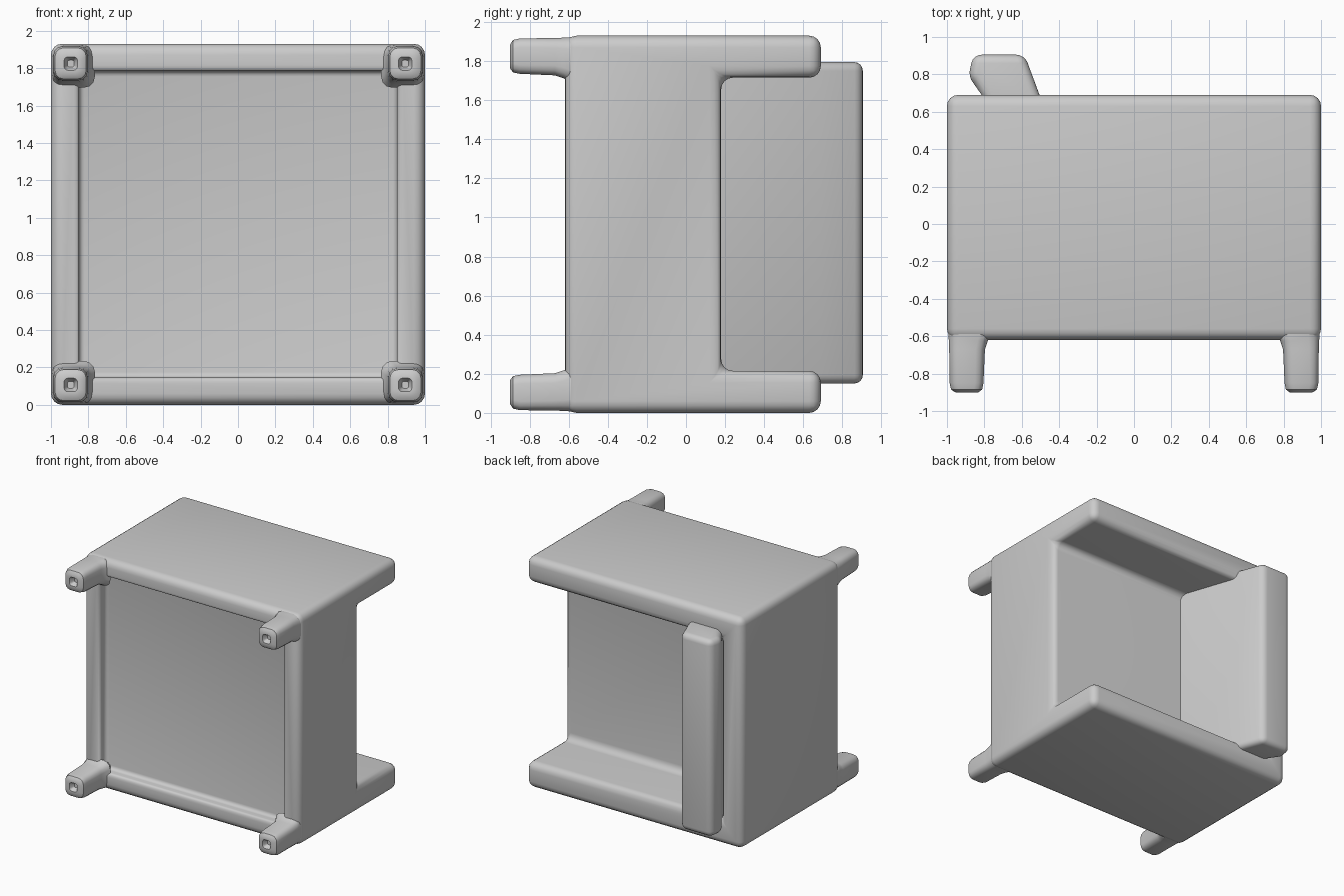
import bpy, bmesh, math

if "Cube" in bpy.data.objects:
    bpy.data.objects.remove(bpy.data.objects["Cube"])

grey = bpy.data.materials.new("light grey")
grey.diffuse_color = (0.6, 0.6, 0.6, 1)
grey.use_nodes = True
grey.node_tree.nodes["Principled BSDF"].inputs["Base Color"].default_value = grey.diffuse_color
HEIGHT = 1.93


def add_mesh(name, bm):
    bmesh.ops.recalc_face_normals(bm, faces=bm.faces)
    me = bpy.data.meshes.new(name)
    bm.to_mesh(me)
    bm.free()
    ob = bpy.data.objects.new(name, me)
    bpy.context.collection.objects.link(ob)
    me.materials.append(grey)
    return ob


def box(name, lo, hi):
    bm = bmesh.new()
    bmesh.ops.create_cube(bm, size=1)
    for v in bm.verts:
        v.co = [l + (c + 0.5) * (h - l) for c, l, h in zip(v.co, lo, hi)]
    return add_mesh(name, bm)


def activate(ob):
    bpy.ops.object.select_all(action='DESELECT')
    ob.select_set(True)
    bpy.context.view_layer.objects.active = ob


def round_edges(ob, width, rule=lambda co: True):
    """Bevel the sharp edges whose two ends both satisfy the rule."""
    bm = bmesh.new()
    bm.from_mesh(ob.data)
    edges = [e for e in bm.edges if e.calc_face_angle(0) > math.radians(40)
             and all(rule(v.co) for v in e.verts)]
    bmesh.ops.bevel(bm, geom=edges, offset=width, segments=4, profile=0.5,
                    affect='EDGES', clamp_overlap=True)
    bm.to_mesh(ob.data)
    bm.free()


def smooth(ob):
    activate(ob)
    bpy.ops.object.shade_smooth_by_angle(angle=math.radians(40))


# Frame: arms, seat and back panel in one block, hollowed above and below
frame = box("chair_frame", (-1, -0.62, 0), (1, 0.69, HEIGHT))
cutters = [box("seat_space", (-0.8, 0.18, 0.215), (1.5, 1.2, HEIGHT - 0.215)),
           box("underside_recess", (-0.85, -1, 0.145), (0.85, -0.53, HEIGHT - 0.145))]
for c in cutters:
    c.hide_render = True
    m = frame.modifiers.new("cut", 'BOOLEAN')
    m.operation, m.object, m.solver = 'DIFFERENCE', c, 'EXACT'
activate(frame)
bpy.ops.object.convert(target='MESH')
for c in cutters:
    bpy.data.objects.remove(c)
in_recess = lambda co: abs(co.x) < 0.9 and co.y < -0.4
round_edges(frame, 0.03, in_recess)
round_edges(frame, 0.06, lambda co: not in_recess(co))
smooth(frame)

# Slanted back cushion: side profile extruded across the chair
profile = [(-0.31, 0.12), (-0.505, 0.69), (-0.585, 0.905), (-0.86, 0.905),
           (-0.885, 0.79), (-0.80, 0.67), (-0.80, 0.12)]
bm = bmesh.new()
face = bm.faces.new([bm.verts.new((x, y, 0.15)) for x, y in profile])
ext = bmesh.ops.extrude_face_region(bm, geom=[face])["geom"]
for v in ext:
    if isinstance(v, bmesh.types.BMVert):
        v.co.z = HEIGHT - 0.135
cushion = add_mesh("back_cushion", bm)
round_edges(cushion, 0.045)
smooth(cushion)


# Legs: rounded square sections, flush with the frame, hollow at the tip
# (y, distance of outer side, distance of inner side, corner radius)
SECTIONS = [(-0.42, 0.004, 0.19, 0.06), (-0.54, 0.004, 0.20, 0.06),
            (-0.595, 0.008, 0.235, 0.06), (-0.625, 0.01, 0.218, 0.055),
            (-0.67, 0.012, 0.203, 0.05), (-0.85, 0.014, 0.195, 0.045),
            (-0.885, 0.022, 0.188, 0.045), (-0.90, 0.045, 0.168, 0.035),
            (-0.90, 0.07, 0.142, 0.02), (-0.86, 0.088, 0.124, 0.01)]


def leg(name, sx, sz):
    bm = bmesh.new()
    rings = []
    for y, a, b, r in SECTIONS:
        ring = []
        for k in range(4):
            cx = b - r if k in (0, 3) else a + r
            cz = b - r if k in (0, 1) else a + r
            for t in (0, 30, 60, 90):
                ang = math.radians(90 * k + t)
                u, w = cx + r * math.cos(ang), cz + r * math.sin(ang)
                ring.append(bm.verts.new((sx * (1 - u), y,
                                          HEIGHT / 2 + sz * (HEIGHT / 2 - w))))
        rings.append(ring)
    n = len(rings[0])
    for p, q in zip(rings, rings[1:]):
        for i in range(n):
            bm.faces.new((p[i], p[(i + 1) % n], q[(i + 1) % n], q[i]))
    bm.faces.new(rings[0])
    bm.faces.new(rings[-1])
    smooth(add_mesh(name, bm))


for sx, side in ((-1, "rear"), (1, "front")):
    for sz, level in ((-1, "left"), (1, "right")):
        leg(f"{side}_{level}_leg", sx, sz)
